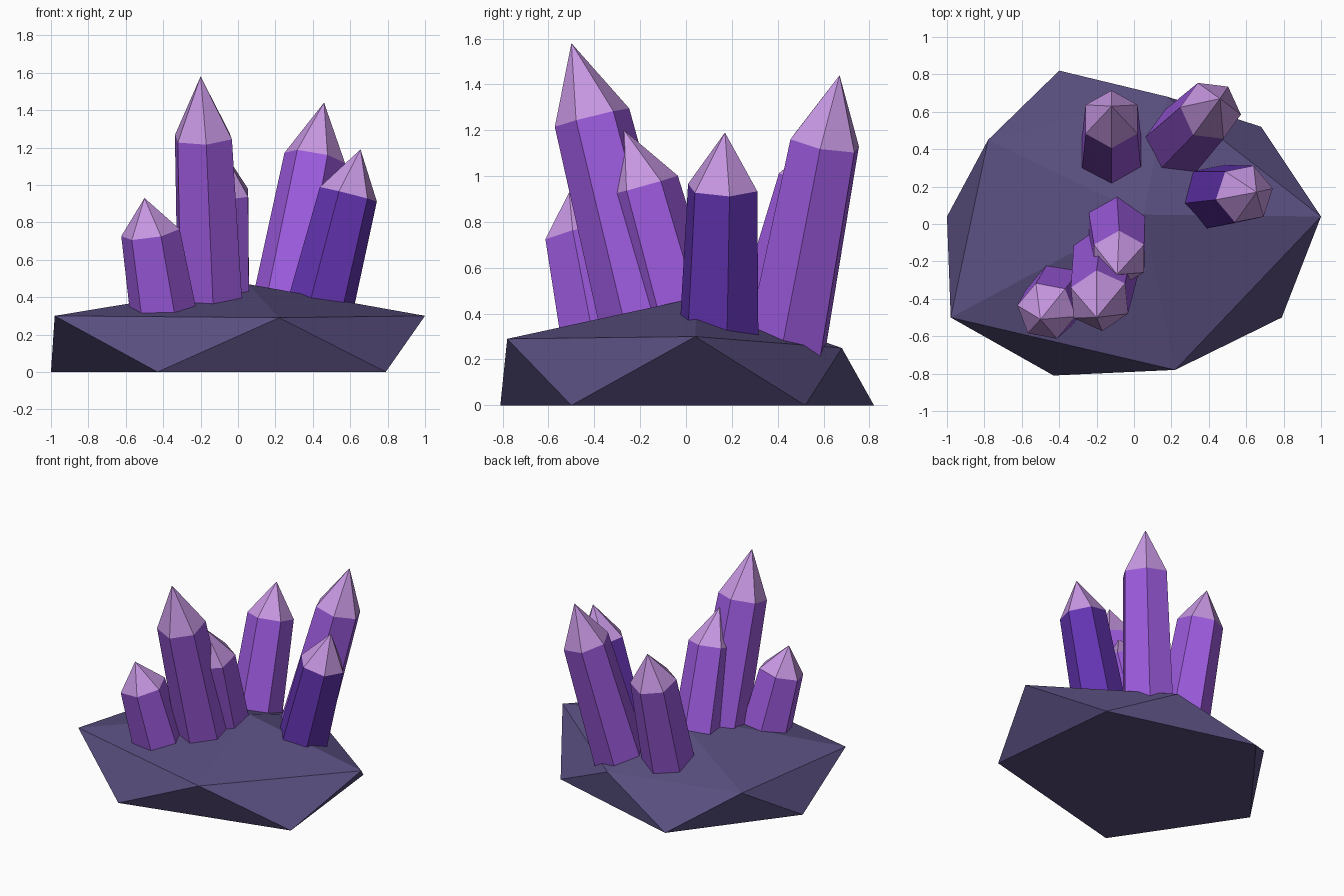
import bpy, bmesh, math
from mathutils import Vector, Matrix

cube = bpy.data.objects.get("Cube")
if cube:
    bpy.data.objects.remove(cube)


def material(name, rgb):
    mat = bpy.data.materials.new(name)
    mat.use_nodes = True
    mat.diffuse_color = (*rgb, 1)
    mat.node_tree.nodes["Principled BSDF"].inputs["Base Color"].default_value = (*rgb, 1)
    return mat


STONE = material("dark slate", (0.098, 0.076, 0.209))
PURPLE = material("purple", (0.34, 0.105, 0.74))
INDIGO = material("indigo", (0.127, 0.034, 0.445))
LILAC = material("pale lilac", (0.57, 0.31, 0.76))


def finish(bm, name, mats):
    bmesh.ops.recalc_face_normals(bm, faces=bm.faces)
    mesh = bpy.data.meshes.new(name)
    bm.to_mesh(mesh)
    bm.free()
    for mat in mats:
        mesh.materials.append(mat)
    obj = bpy.data.objects.new(name, mesh)
    bpy.context.collection.objects.link(obj)
    return obj


def rock_base():
    """Five-sided faceted slab: floor ring, offset rim ring and a low peak."""
    floor = [(-0.43, -0.81), (0.79, -0.5), (0.68, 0.52), (-0.4, 0.82), (-1.0, 0.04)]
    rim = [(0.22, -0.78, 0.29), (1.0, 0.04, 0.3), (0.18, 0.68, 0.25),
           (-0.78, 0.45, 0.26), (-0.98, -0.5, 0.3)]
    bm = bmesh.new()
    low = [bm.verts.new((x, y, 0)) for x, y in floor]
    high = [bm.verts.new(p) for p in rim]
    peak = bm.verts.new((0.05, 0.05, 0.47))
    bm.faces.new(low[::-1])
    for i in range(5):
        j = (i + 1) % 5
        bm.faces.new((low[i], low[j], high[i]))
        bm.faces.new((high[i], low[j], high[j]))
        bm.faces.new((high[i], high[j], peak))
    finish(bm, "rock_base", [STONE])


def crystal(name, shoulder, lean, tip, radius, twist, body):
    """Slightly tapered hexagonal prism with a pointed cap, leaning by (dx, dy) per unit z."""
    shoulder, tip = Vector(shoulder), Vector(tip)
    axis = Vector((*lean, 1))
    foot = shoulder - axis * (shoulder.z - 0.2)
    turn = Vector((0, 0, 1)).rotation_difference(axis).to_matrix()
    bm = bmesh.new()

    def ring(centre, r):
        angles = [math.radians(twist + 60 * k) for k in range(6)]
        return [bm.verts.new(centre + turn @ Vector((r * math.cos(a), r * math.sin(a), 0)))
                for a in angles]

    low, high = ring(foot, radius * 1.16), ring(shoulder, radius)
    point = bm.verts.new(tip)
    bm.faces.new(low[::-1])
    for i in range(6):
        j = (i + 1) % 6
        bm.faces.new((low[i], low[j], high[j], high[i]))
        cap = bm.faces.new((high[i], high[j], point))
        cap.material_index = 1
    finish(bm, name, [body, LILAC])


rock_base()
crystal("tall_front_crystal", (-0.185, -0.41, 1.255), (-0.04, -0.25),
        (-0.2, -0.5, 1.58), 0.168, 35, PURPLE)
crystal("tall_back_crystal", (0.41, 0.605, 1.145), (0.19, 0.19),
        (0.46, 0.67, 1.44), 0.165, -6, PURPLE)
crystal("indigo_crystal", (0.59, 0.16, 0.95), (0.25, 0.025),
        (0.655, 0.17, 1.19), 0.16, 11, INDIGO)
crystal("middle_crystal", (-0.08, -0.185, 0.96), (0.02, -0.28),
        (-0.09, -0.27, 1.2), 0.155, 30, PURPLE)
crystal("small_front_crystal", (-0.468, -0.465, 0.745), (-0.16, -0.2),
        (-0.5, -0.51, 0.93), 0.16, -10, PURPLE)
crystal("back_crystal", (-0.12, 0.56, 0.97), (0, 0.27),
        (-0.12, 0.63, 1.2), 0.16, 30, PURPLE)
